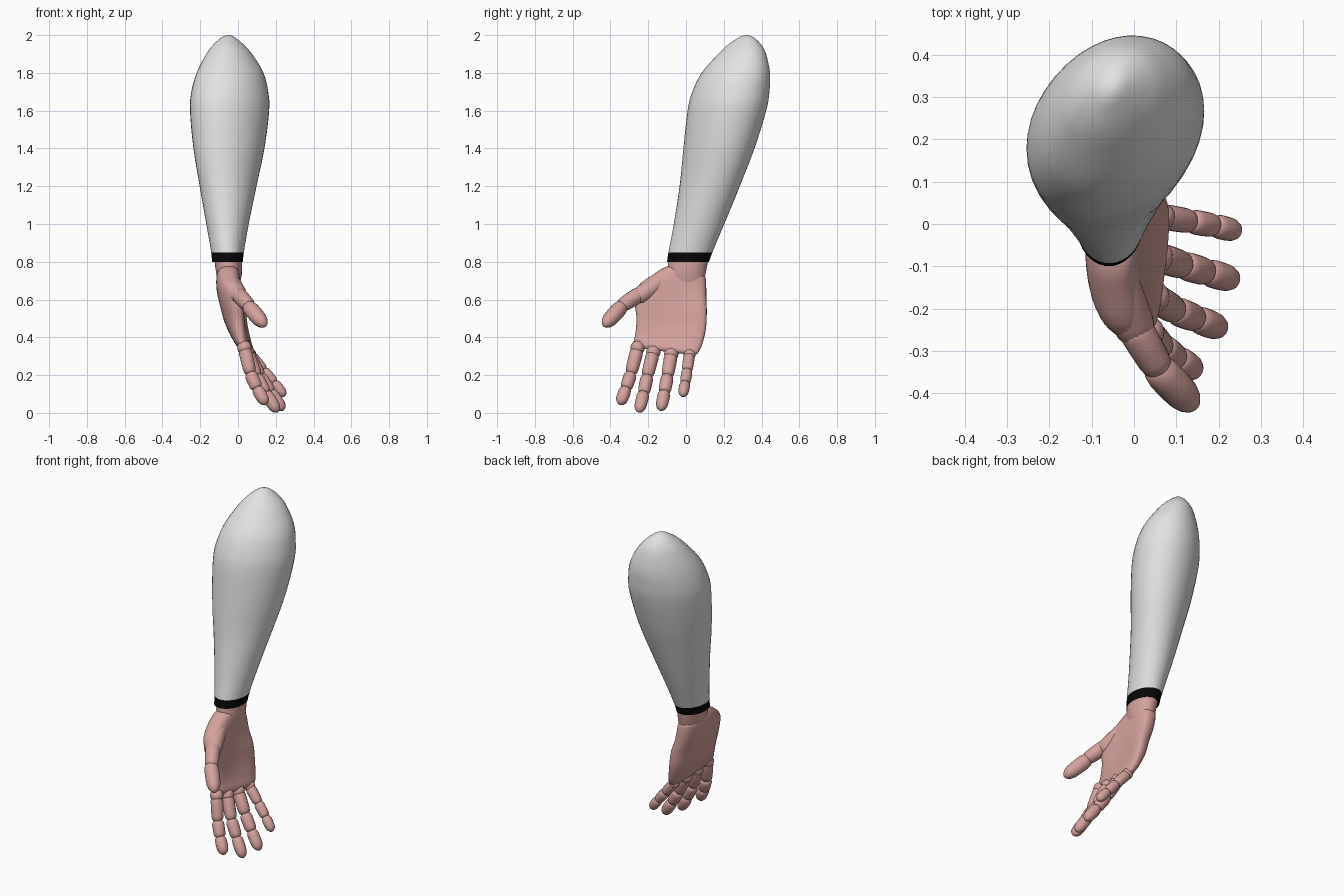
import bpy, bmesh, math
from mathutils import Vector

if "Cube" in bpy.data.objects:
    bpy.data.objects.remove(bpy.data.objects["Cube"])


def material(name, rgb):
    m = bpy.data.materials.new(name)
    m.diffuse_color = (*rgb, 1)
    m.use_nodes = True
    m.node_tree.nodes["Principled BSDF"].inputs["Base Color"].default_value = m.diffuse_color
    return m


SKIN = material("pink skin", (0.66, 0.36, 0.335))
WHITE = material("white sleeve", (0.77, 0.765, 0.755))
BLACK = material("black band", (0.002, 0.002, 0.002))


def smooth_rows(rows, n):
    """Catmull-Rom interpolation of number rows, keeping every original row."""
    out = []
    for i in range(len(rows) - 1):
        a, b, c, d = (rows[max(0, min(len(rows) - 1, i + k))] for k in (-1, 0, 1, 2))
        for j in range(n):
            t = j / n
            out.append([0.5 * (2 * q + (r - p) * t + (2 * p - 5 * q + 4 * r - s) * t * t
                               + (3 * q - p - 3 * r + s) * t ** 3)
                        for p, q, r, s in zip(a, b, c, d)])
    return out + [list(rows[-1])]


def loft(name, rings, mats, angle=60):
    """Skin a list of point rings and close both ends."""
    bm = bmesh.new()
    vs = [[bm.verts.new(p) for p in ring] for ring in rings]
    n = len(vs[0])
    for a, b in zip(vs, vs[1:]):
        for i in range(n):
            bm.faces.new((a[i], a[(i + 1) % n], b[(i + 1) % n], b[i]))
    bm.faces.new(vs[0])
    bm.faces.new(vs[-1])
    bmesh.ops.recalc_face_normals(bm, faces=bm.faces)
    me = bpy.data.meshes.new(name)
    bm.to_mesh(me)
    bm.free()
    ob = bpy.data.objects.new(name, me)
    bpy.context.collection.objects.link(ob)
    for m in mats:
        me.materials.append(m)
    bpy.ops.object.select_all(action='DESELECT')
    ob.select_set(True)
    bpy.context.view_layer.objects.active = ob
    bpy.ops.object.shade_smooth_by_angle(angle=math.radians(angle))
    return ob


def oval(z, x0, x1, y0, y1, n=40):
    """Oval section, leaning diagonally towards the elbow end."""
    lean = max(0.04, min(0.21, 0.04 + (z - 0.85) * 0.4))
    return [((x0 + x1) / 2 + (x1 - x0) / 2 * math.cos(2 * math.pi * i / n),
             (y0 + y1) / 2 + (y1 - y0) / 2 * math.sin(2 * math.pi * i / n + lean), z)
            for i in range(n)]


# Sleeve: z, x range, y range; the black band is its lowest strip
sleeve_rows = [
    (0.80, -0.138, 0.026, -0.10, 0.122),
    (0.85, -0.142, 0.031, -0.093, 0.14),
    (1.00, -0.168, 0.057, -0.065, 0.203),
    (1.20, -0.203, 0.098, -0.034, 0.285),
    (1.40, -0.236, 0.14, -0.014, 0.363),
    (1.60, -0.254, 0.165, 0.008, 0.425),
    (1.70, -0.247, 0.16, 0.033, 0.442),
    (1.80, -0.219, 0.135, 0.082, 0.445),
    (1.90, -0.168, 0.075, 0.17, 0.424),
    (1.95, -0.13, 0.03, 0.223, 0.398),
    (1.985, -0.092, -0.012, 0.275, 0.363),
    (1.997, -0.068, -0.034, 0.302, 0.338),
    (2.0, -0.052, -0.048, 0.318, 0.322)]
sleeve = loft("sleeve", [oval(*r) for r in smooth_rows(sleeve_rows, 4)], [WHITE, BLACK])
for f in sleeve.data.polygons:
    if f.center.z < 0.849:
        f.material_index = 1

# Wrist
loft("wrist", [oval(z, *r, n=32) for z, r in (
    (0.69, (-0.105, 0.012, -0.085, 0.09)),
    (0.73, (-0.114, 0.02, -0.1, 0.103)),
    (0.77, (-0.12, 0.021, -0.098, 0.11)),
    (0.82, (-0.126, 0.022, -0.09, 0.12)))], [SKIN])

# Palm: thumb-side edge, little-finger-side edge, half thickness, backward bow
palm_rows = [
    (-0.05, -0.06, 0.778, -0.05, 0.06, 0.735, 0.03, 0.0),
    (-0.05, -0.11, 0.772, -0.048, 0.098, 0.726, 0.052, 0.0),
    (-0.045, -0.17, 0.735, -0.04, 0.106, 0.69, 0.062, 0.01),
    (-0.025, -0.255, 0.67, -0.02, 0.108, 0.61, 0.064, 0.025),
    (-0.008, -0.27, 0.58, 0.01, 0.11, 0.53, 0.06, 0.033),
    (0.0, -0.262, 0.50, 0.025, 0.106, 0.45, 0.054, 0.028),
    (0.009, -0.268, 0.42, 0.045, 0.088, 0.37, 0.045, 0.014),
    (0.02, -0.277, 0.37, 0.06, 0.066, 0.32, 0.037, 0.003),
    (0.027, -0.255, 0.343, 0.06, 0.045, 0.305, 0.02, 0.0)]


def palm_ring(ax, ay, az, bx, by, bz, t, bow, n=40):
    a, b = Vector((ax, ay, az)), Vector((bx, by, bz))
    pts = []
    for i in range(n):
        c, s = math.cos(2 * math.pi * i / n), math.sin(2 * math.pi * i / n)
        c, s = (math.copysign(abs(v) ** 0.75, v) for v in (c, s))
        p = (a + b) / 2 + (b - a) / 2 * c
        p.x += t * s - bow * (1 - c * c)
        pts.append(p)
    return pts


loft("palm", [palm_ring(*r) for r in smooth_rows(palm_rows, 4)], [SKIN])


def segment(name, p, q, r0, r1, tip=False):
    """Rounded, tapered finger bone from p to q."""
    p, q = Vector(p), Vector(q)
    axis = q - p
    rot = axis.to_track_quat('Z', 'Y')
    prof = [(-0.04, 0.35), (0.0, 0.7), (0.08, 0.9), (0.22, 1), (0.5, 1)]
    prof += ([(0.7, 0.95), (0.84, 0.78), (0.94, 0.5), (0.985, 0.25), (1, 0.03)] if tip else
             [(0.8, 0.98), (0.93, 0.9), (1.0, 0.7), (1.04, 0.35)])
    rings = []
    for t, k in prof:
        r = k * (r0 + (r1 - r0) * t)
        rings.append([p + axis * t + rot @ Vector((r * math.cos(a), r * math.sin(a), 0))
                      for a in (2 * math.pi * i / 20 for i in range(20))])
    loft(name, rings, [SKIN])


def ball(name, c, r):
    rings = [[(c[0] + r * math.sin(u) * math.cos(v), c[1] + r * math.sin(u) * math.sin(v),
               c[2] + r * math.cos(u)) for v in (2 * math.pi * i / 20 for i in range(20))]
             for u in (0.03 + (math.pi - 0.06) * j / 12 for j in range(13))]
    loft(name, rings, [SKIN])


# Fingers: knuckle, two joints and tip
fingers = {
    "index_finger": [(0.034, -0.256, 0.345), (0.065, -0.291, 0.21), (0.1, -0.318, 0.13), (0.15, -0.35, 0.045)],
    "middle_finger": [(0.047, -0.173, 0.322), (0.098, -0.205, 0.195), (0.147, -0.224, 0.105), (0.212, -0.25, 0.004)],
    "ring_finger": [(0.055, -0.078, 0.312), (0.117, -0.098, 0.195), (0.172, -0.114, 0.11), (0.242, -0.134, 0.014)],
    "little_finger": [(0.065, 0.018, 0.308), (0.135, 0.006, 0.225), (0.19, -0.004, 0.16), (0.248, -0.018, 0.088)]}
for name, pts in fingers.items():
    k = 0.9 if name == "little_finger" else 1.05
    ball(name + "_knuckle", pts[0], 0.036 * k)
    for i in range(3):
        segment(f"{name}_segment_{i + 1}", pts[i], pts[i + 1],
                (0.034 - 0.001 * i) * k, (0.033 - 0.001 * i) * k, i == 2)

# Thumb: fleshy base sunk in the palm, middle segment and tip
segment("thumb_base", (-0.05, -0.085, 0.73), (0.008, -0.265, 0.605), 0.042, 0.052)
segment("thumb_segment_1", (-0.005, -0.235, 0.635), (0.06, -0.345, 0.565), 0.043, 0.039)
segment("thumb_segment_2", (0.05, -0.335, 0.57), (0.145, -0.435, 0.46), 0.042, 0.041, True)
